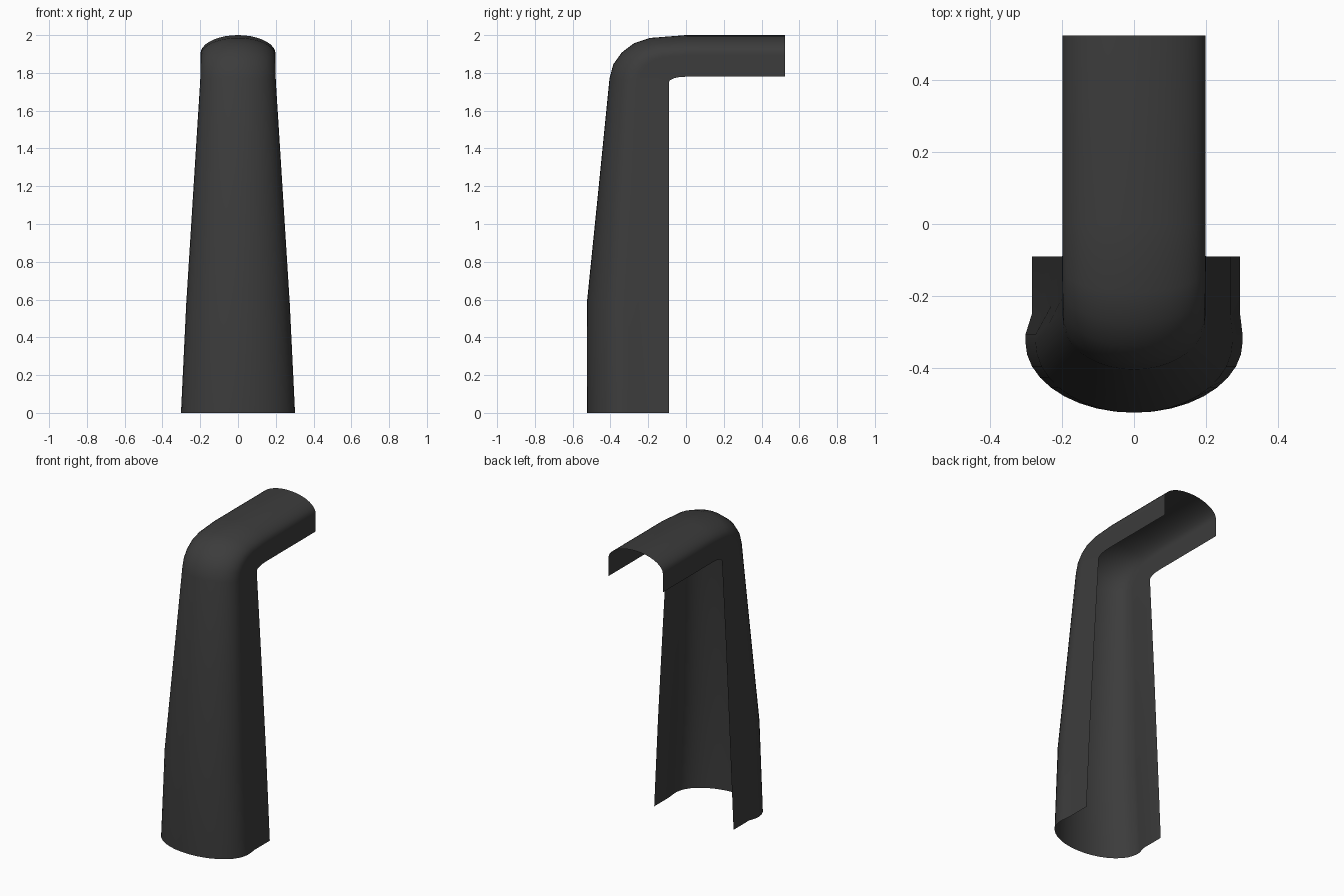
import bpy, bmesh, math

if "Cube" in bpy.data.objects:
    bpy.data.objects.remove(bpy.data.objects["Cube"])

# Stations along the bent spout: free edge (y, z), crown (y, z), half width, bulge over the flap
STATIONS = [
    ((-0.09, 0.00), (-0.525, 0.00), 0.302, 0.045),
    ((-0.09, 0.58), (-0.525, 0.58), 0.274, 0.045),
    ((-0.09, 1.17), (-0.465, 1.17), 0.237, 0.02),
    ((-0.09, 1.75), (-0.405, 1.77), 0.200, 0.0),
    ((-0.088, 1.757), (-0.385, 1.845), 0.199, 0.0),
    ((-0.08, 1.764), (-0.34, 1.908), 0.199, 0.0),
    ((-0.066, 1.771), (-0.275, 1.957), 0.199, 0.0),
    ((-0.04, 1.777), (-0.19, 1.985), 0.199, 0.0),
    ((0.00, 1.78), (0.00, 2.00), 0.199, 0.0),
    ((0.525, 1.78), (0.525, 2.00), 0.199, 0.0),
]
ARCH = 18       # segments round the arch
SPRING = 0.55   # depth fraction where the arch begins


def section(width, bulge):
    """Open U section as (x, depth fraction), from right flap over the crown to left flap."""
    right, left = width * (1 - bulge * 0.5), -width * (1 - bulge * 1.3)
    pts = [(right, 0.0), (right, 0.37)]
    pts.append((width, 0.5))
    for i in range(ARCH + 1):
        a = math.pi * i / ARCH
        pts.append((width * math.cos(a), SPRING + (1 - SPRING) * math.sin(a)))
    pts.append((-width, 0.5))
    pts += [(left, 0.37), (left, 0.0)]
    return pts


# Bent shell: sweep the section through all stations
bm = bmesh.new()
rows = []
for (iy, iz), (oy, oz), w, bulge in STATIONS:
    rows.append([bm.verts.new((x, iy + (oy - iy) * d, iz + (oz - iz) * d))
                 for x, d in section(w, bulge)])
for a, b in zip(rows, rows[1:]):
    for j in range(len(a) - 1):
        bm.faces.new((a[j], b[j], b[j + 1], a[j + 1]))

mesh = bpy.data.meshes.new("bent_shell")
bm.to_mesh(mesh)
bm.free()
shell = bpy.data.objects.new("bent_shell", mesh)
bpy.context.collection.objects.link(shell)

# Dark grey finish
mat = bpy.data.materials.new("dark_grey")
mat.diffuse_color = (0.045, 0.045, 0.045, 1)
mat.use_nodes = True
mat.node_tree.nodes["Principled BSDF"].inputs["Base Color"].default_value = mat.diffuse_color
mesh.materials.append(mat)

# Smooth shading
bpy.context.view_layer.objects.active = shell
shell.select_set(True)
bpy.ops.object.shade_smooth_by_angle(angle=math.radians(35))
